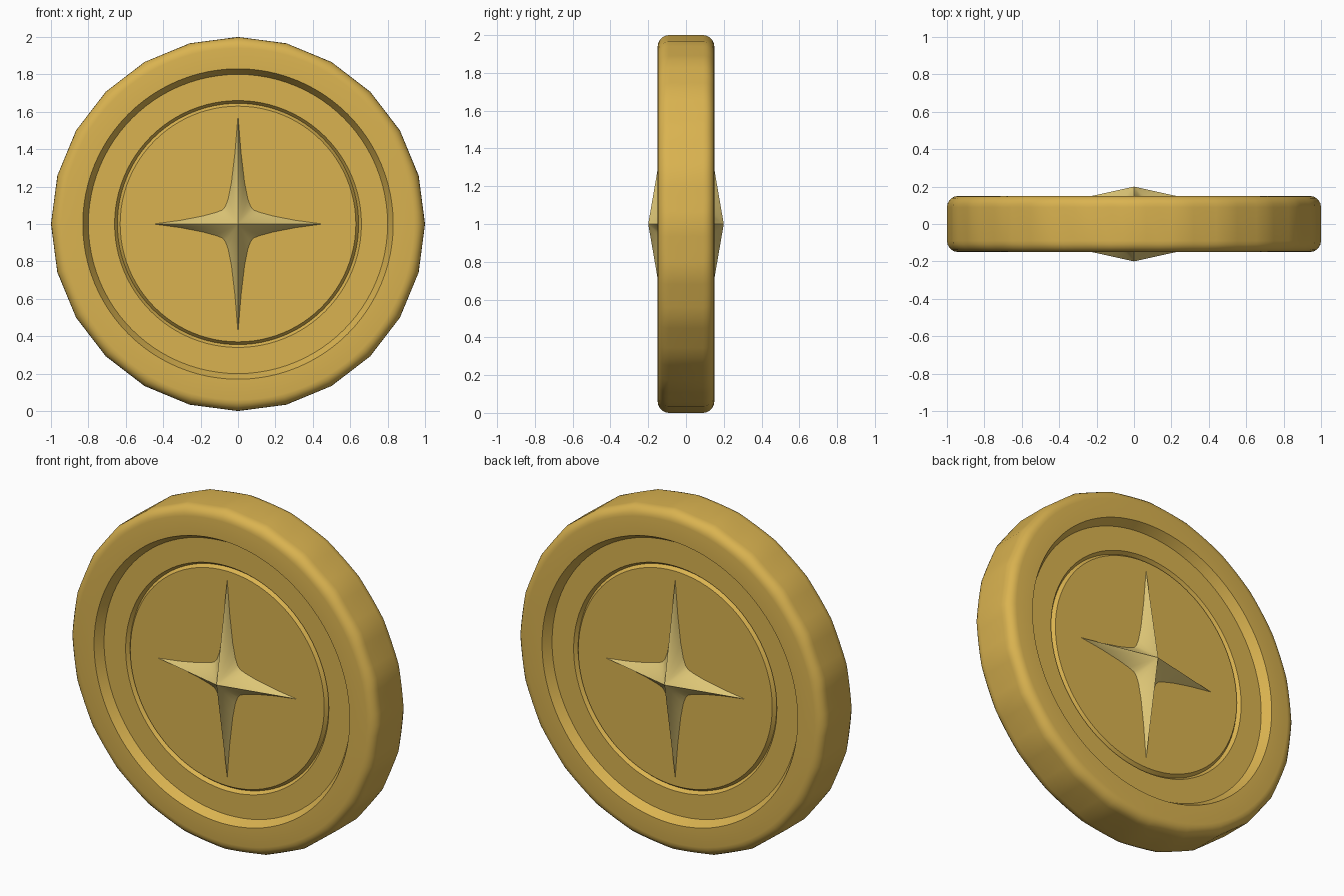
import bpy, bmesh, math

if "Cube" in bpy.data.objects:
    bpy.data.objects.remove(bpy.data.objects["Cube"])


def material(name, rgb):
    m = bpy.data.materials.new(name)
    m.diffuse_color = (*rgb, 1)
    m.use_nodes = True
    m.node_tree.nodes["Principled BSDF"].inputs["Base Color"].default_value = m.diffuse_color
    return m


def finish(name, bm, mat):
    bmesh.ops.recalc_face_normals(bm, faces=bm.faces)
    me = bpy.data.meshes.new(name)
    bm.to_mesh(me)
    bm.free()
    ob = bpy.data.objects.new(name, me)
    bpy.context.collection.objects.link(ob)
    me.materials.append(mat)
    bpy.ops.object.select_all(action='DESELECT')
    ob.select_set(True)
    bpy.context.view_layer.objects.active = ob
    bpy.ops.object.shade_smooth_by_angle(angle=math.radians(30))
    return ob


gold = material("gold", (0.70, 0.45, 0.08))
pale_gold = material("pale_gold", (0.72, 0.56, 0.18))

# Coin: radius, depth and how far the ring follows the 24-sided outer rim
SEGMENTS, SIDES = 96, 24
half = [(0.63, -0.10, 0), (0.645, -0.08, 0), (0.66, -0.10, 0),
        (0.80, -0.10, 0), (0.83, -0.15, 0), (0.94, -0.15, 0)]
for i in range(1, 6):
    a = i / 5 * math.pi / 2
    half.append((0.94 + 0.06 * math.sin(a), -0.09 - 0.06 * math.cos(a), i / 5))
profile = half + [(r, -y, k) for r, y, k in reversed(half)]

bm = bmesh.new()
rings = []
for r, y, k in profile:
    ring = []
    for s in range(SEGMENTS):
        a = 2 * math.pi * s / SEGMENTS
        step = 2 * math.pi / SIDES
        flat = math.cos(step / 2) / math.cos(a % step - step / 2)
        rr = r * (1 - k + k * flat)
        ring.append(bm.verts.new((rr * math.cos(a), y, 1 + rr * math.sin(a))))
    rings.append(ring)
for a, b in zip(rings, rings[1:]):
    for s in range(SEGMENTS):
        t = (s + 1) % SEGMENTS
        bm.faces.new((a[s], a[t], b[t], b[s]))
bm.faces.new(rings[0])
bm.faces.new(rings[-1])
finish("coin", bm, gold)

# Four-pointed stars: one quarter of the curved outline, mirrored around
quarter = [(0.455, 0), (0.31, 0.02), (0.19, 0.043), (0.12, 0.062), (0.085, 0.075),
           (0.068, 0.095), (0.053, 0.135), (0.036, 0.22), (0.017, 0.38), (0, 0.585)]
outline = (quarter[:-1] + [(-x, z) for x, z in reversed(quarter)][:-1]
           + [(-x, -z) for x, z in quarter][:-1]
           + [(x, -z) for x, z in reversed(quarter)][:-1])
for name, side in (("front_star", -1), ("back_star", 1)):
    bm = bmesh.new()
    apex = bm.verts.new((0, 0.2 * side, 1))
    base = [bm.verts.new((x, 0.099 * side, 1 + z)) for x, z in outline]
    for i in range(len(base)):
        bm.faces.new((apex, base[i], base[(i + 1) % len(base)]))
    bm.faces.new(base)
    finish(name, bm, pale_gold)
